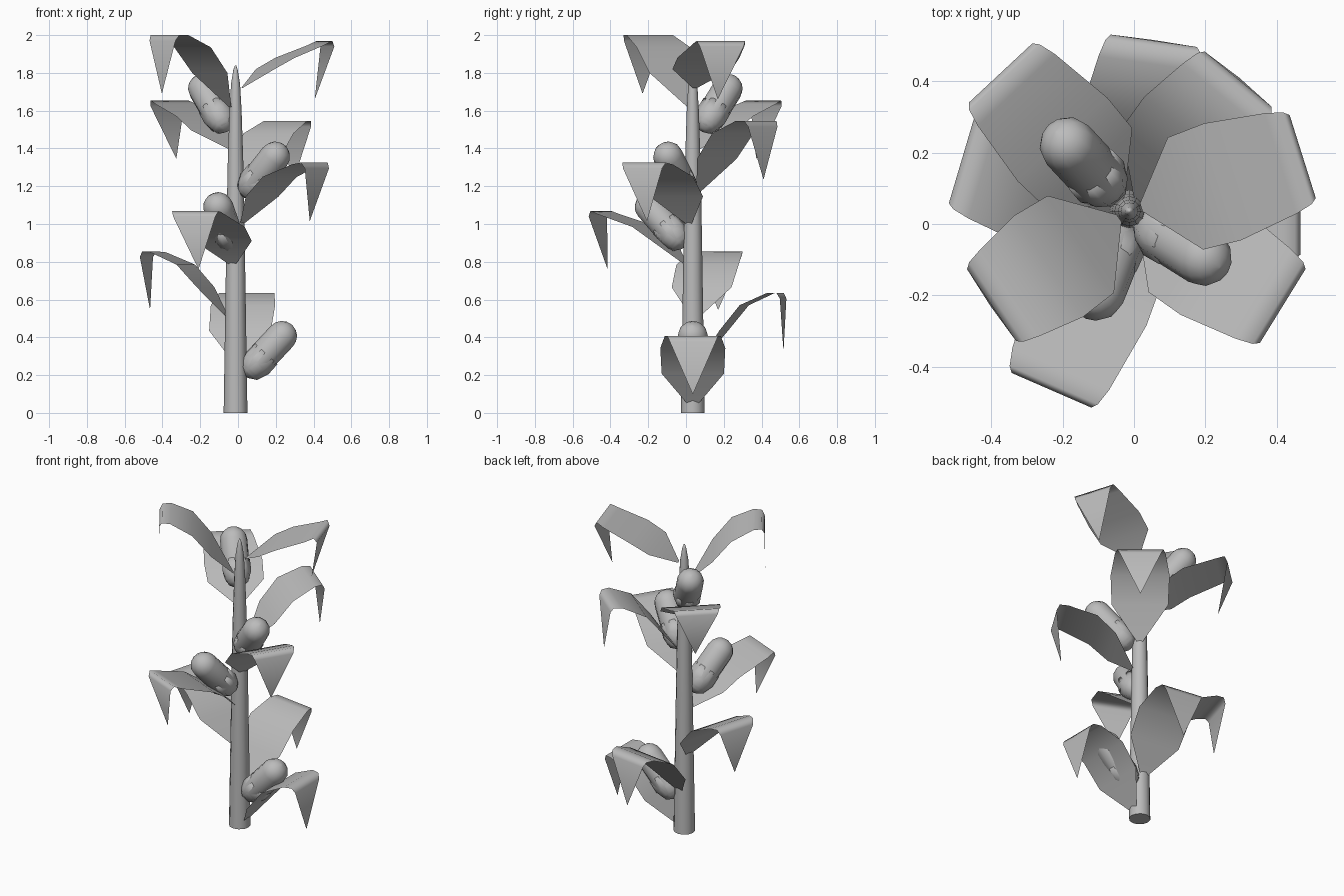
import bpy, math
from mathutils import Vector, Matrix

if "Cube" in bpy.data.objects:
    bpy.data.objects.remove(bpy.data.objects["Cube"])

CX, CY = -0.013, 0.036          # stalk axis

grey = bpy.data.materials.new("plain grey")
grey.diffuse_color = (0.5, 0.5, 0.5, 1)
grey.use_nodes = True
grey.node_tree.nodes["Principled BSDF"].inputs["Base Color"].default_value = grey.diffuse_color


def make(name, verts, faces, matrix=None):
    me = bpy.data.meshes.new(name)
    me.from_pydata([tuple(v) for v in verts], [], faces)
    me.update()
    me.materials.append(grey)
    for p in me.polygons:
        p.use_smooth = True
    ob = bpy.data.objects.new(name, me)
    if matrix:
        ob.matrix_world = matrix
    bpy.context.collection.objects.link(ob)
    return ob


def lathe(name, profile, sides, matrix):
    """Revolve (radius, height) points around local z; closed ends."""
    verts, faces = [], []
    for r, h in profile:
        for i in range(sides):
            a = 2 * math.pi * i / sides
            verts.append((r * math.cos(a), r * math.sin(a), h))
    for k in range(len(profile) - 1):
        for i in range(sides):
            j = (i + 1) % sides
            faces.append((k * sides + i, k * sides + j,
                          (k + 1) * sides + j, (k + 1) * sides + i))
    faces.append(tuple(reversed(range(sides))))
    n = (len(profile) - 1) * sides
    faces.append(tuple(range(n, n + sides)))
    return make(name, verts, faces, matrix)


# Stalk: tapering, pointed at the top
stalk = lathe("stalk", [(0.063, 0), (0.056, 0.45), (0.049, 0.9), (0.042, 1.3),
                        (0.032, 1.6), (0.024, 1.74), (0.012, 1.815), (0.003, 1.84)],
              12, Matrix.Translation((CX, CY, 0)))
stalk.data.polygons[-2].use_smooth = False


# Leaves: arched strips that fold over and end in a drooping point
def leaf(name, top, az, R, drop, tip_r, f):
    rows = [(0.035, drop + 0.01, 0.012),
            (0.165, min(0.2 - 0.05 * f, 0.7 * drop), 0.165),
            (0.275, 0.065 + 0.025 * f, 0.172),
            (R - 0.065, 0.024 * f, 0.148),
            (R - 0.016, 0.0, 0.135),
            (R, 0.03, 0.122),
            (tip_r, 0.308, 0.001)]
    verts, faces = [], []
    for r, d, w in rows:
        for s in (-w, w):
            verts.append((r, s, top - d))
    for k in range(len(rows) - 1):
        a = 2 * k
        faces.append((a, a + 2, a + 3, a + 1))
    m = Matrix.Translation((CX, CY, 0)) @ Matrix.Rotation(math.radians(az), 4, 'Z')
    make(name, verts, faces, m)


# top height, direction, reach, base drop, tip reach, flatness
leaves = [(0.408, 0, 0.48, 0.37, 0.475, 0),
          (0.635, 81.8, 0.483, 0.365, 0.485, 0),
          (0.855, 163.5, 0.492, 0.35, 0.472, 0.2),
          (1.07, 246.5, 0.548, 0.28, 0.492, 0.8),
          (1.325, 328.3, 0.506, 0.32, 0.462, 0.4),
          (1.545, 50.5, 0.48, 0.37, 0.485, 0),
          (1.655, 133, 0.53, 0.25, 0.46, 0.8),
          (2.0, 214.3, 0.468, 0.37, 0.472, 0),
          (1.97, 17.5, 0.51, 0.24, 0.44, 1)]
for i, p in enumerate(leaves):
    leaf(f"leaf_{i + 1}", *p)

# Cobs: capsules leaning out of the stalk, with a faceted husk cup below
dome = [(0.08 * math.cos(a), 0.105 + 0.08 * math.sin(a))
        for a in (math.radians(d) for d in (0, 22, 45, 66, 88))]
cob_profile = [(0.01, -0.175), (0.045, -0.165), (0.07, -0.135), (0.08, -0.095)] + dome
husk_profile = [(0.02, -0.18), (0.062, -0.155), (0.086, -0.09), (0.084, -0.02)]

for i, (az, z, r) in enumerate([(0, 0.33, 0.174), (248, 1.012, 0.174),
                                (328, 1.28, 0.174), (133, 1.635, 0.185)]):
    lean = 43 if i < 3 else 40
    m = (Matrix.Translation((CX, CY, z)) @ Matrix.Rotation(math.radians(az), 4, 'Z')
         @ Matrix.Translation((r, 0, 0)) @ Matrix.Rotation(math.radians(lean), 4, 'Y'))
    lathe(f"cob_{i + 1}", cob_profile, 12, m)
    lathe(f"husk_{i + 1}", husk_profile, 7, m)
